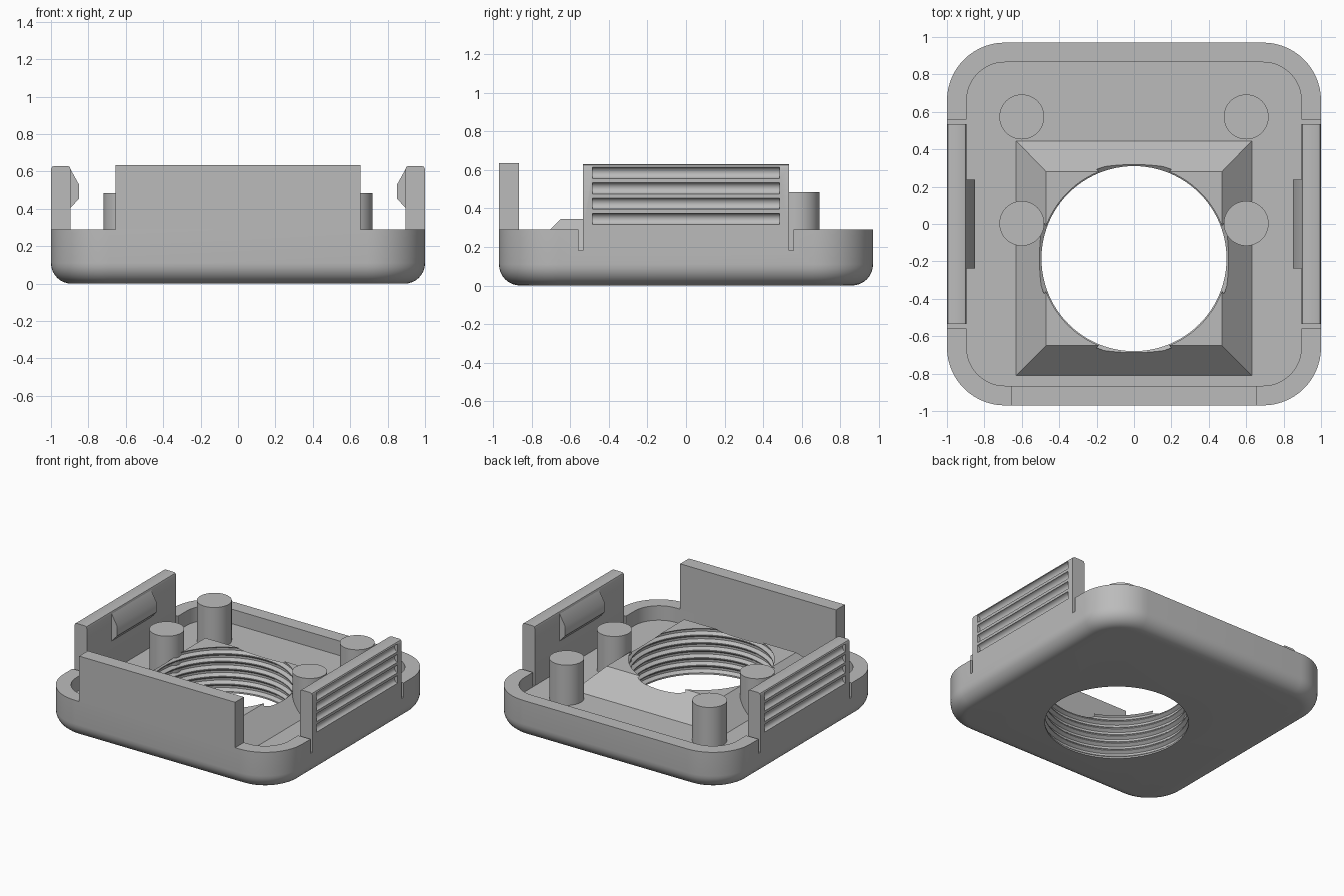
import bpy, bmesh, math

if "Cube" in bpy.data.objects:
    bpy.data.objects.remove(bpy.data.objects["Cube"], do_unlink=True)

grey = bpy.data.materials.new("plain grey")
grey.use_nodes = True
grey.diffuse_color = (0.5, 0.5, 0.5, 1)
grey.node_tree.nodes["Principled BSDF"].inputs["Base Color"].default_value = (0.5, 0.5, 0.5, 1)


def loft(name, rings):
    """Closed solid skinned through rings of equal point count."""
    bm = bmesh.new()
    loops = [[bm.verts.new(p) for p in ring] for ring in rings]
    n = len(loops[0])
    for a, b in zip(loops, loops[1:]):
        for i in range(n):
            j = (i + 1) % n
            bm.faces.new((a[i], a[j], b[j], b[i]))
    bm.faces.new(loops[0][::-1])
    bm.faces.new(loops[-1])
    bmesh.ops.recalc_face_normals(bm, faces=bm.faces)
    mesh = bpy.data.meshes.new(name)
    bm.to_mesh(mesh)
    bm.free()
    mesh.materials.append(grey)
    obj = bpy.data.objects.new(name, mesh)
    bpy.context.collection.objects.link(obj)
    return obj


def rounded(hx, hy, r, z, steps=14):
    pts = []
    for k, (sx, sy) in enumerate(((1, 1), (-1, 1), (-1, -1), (1, -1))):
        for i in range(steps + 1):
            a = math.pi / 2 * (k + i / steps)
            pts.append((sx * (hx - r) + r * math.cos(a), sy * (hy - r) + r * math.sin(a), z))
    return pts


def rect(x0, x1, y0, y1, z):
    return [(x0, y0, z), (x1, y0, z), (x1, y1, z), (x0, y1, z)]


def box(name, x0, x1, y0, y1, z0, z1):
    return loft(name, [rect(x0, x1, y0, y1, z0), rect(x0, x1, y0, y1, z1)])


def circle(x, y, r, z, n=48):
    return [(x + r * math.cos(math.tau * i / n), y + r * math.sin(math.tau * i / n), z) for i in range(n)]


def prism(name, profile, half):
    """Extrude an x-z profile along y."""
    return loft(name, [[(x, y, z) for x, z in profile] for y in (-half, half)])


def combine(obj, other, operation):
    mod = obj.modifiers.new(operation, "BOOLEAN")
    mod.operation = operation
    mod.solver = "EXACT"
    mod.object = other
    bpy.context.view_layer.objects.active = obj
    bpy.ops.object.modifier_apply(modifier=mod.name)
    bpy.data.objects.remove(other, do_unlink=True)


FLOOR, RIM, TOP = 0.18, 0.29, 0.635

# Tray with a rounded lower edge and a raised rim
R = 0.11
rings = []
for i in range(9):
    a = math.pi / 2 * i / 8
    inset = R * (1 - math.sin(a))
    rings.append(rounded(1 - inset, 0.97 - inset, 0.31 - inset, R * (1 - math.cos(a))))
rings += [rounded(1, 0.97, 0.31, RIM), rounded(0.895, 0.865, 0.205, RIM),
          rounded(0.895, 0.865, 0.205, FLOOR)]
tray = loft("tray", rings)

# Sloped collar around the opening
collar = loft("collar", [rect(-0.63, 0.63, -0.81, 0.445, 0.12),
                         rect(-0.63, 0.63, -0.81, 0.445, FLOOR),
                         rect(-0.47, 0.47, -0.65, 0.28, 0.345)])
combine(tray, collar, "UNION")

# Threaded opening
pitch, crest, root = 0.0575, 0.495, 0.517
thread = [(crest, -0.1), (crest, 0.012)]
for k in range(6):
    z = 0.012 + k * pitch
    thread += [(root, z + 0.018), (root, z + 0.034), (crest, z + 0.05), (crest, z + pitch)]
thread += [(root, 0.375), (root, 0.6)]
combine(tray, loft("thread_cutter", [circle(0, -0.185, r, z, 96) for r, z in thread]), "DIFFERENCE")

# Slots that free the side clips
for sx in (-1, 1):
    for sy in (-1, 1):
        xs = sorted((sx * 0.88, sx * 1.1))
        ys = sorted((sy * 0.535, sy * 0.558))
        combine(tray, box("slot_cutter", *xs, *ys, FLOOR + 0.001, 0.5), "DIFFERENCE")

# Front wall
front_wall = box("front_wall", -0.655, 0.655, -0.97, -0.865, RIM, TOP)

parts = [tray, front_wall]

for side, s in (("left", 1), ("right", -1)):
    # Side clip with finger grooves on its outer face
    outline = [(0.895, RIM), (1, RIM), (1, 0.612), (0.994, 0.625), (0.982, 0.63),
               (0.912, 0.63), (0.9, 0.625), (0.895, 0.612)]
    clip = prism(side + "_clip", [(s * x, z) for x, z in outline], 0.535)
    for k in range(4):
        zc = 0.345 + 0.08 * k
        groove = [(s * 1.004 + 0.03 * math.cos(math.tau * i / 20),
                   zc + 0.03 * math.sin(math.tau * i / 20)) for i in range(20)]
        combine(clip, prism("groove_cutter", groove, 0.485), "DIFFERENCE")
    # Snap ridge on the inner face
    ridge = [(0.9, 0.4), (0.85, 0.455), (0.85, 0.53), (0.9, 0.62)]
    snap = prism(side + "_snap_ridge", [(s * x, z) for x, z in ridge], 0.237)
    parts += [clip, snap]
    # Support posts
    for place, y in (("back", 0.573), ("middle", 0.003)):
        post = loft(f"{side}_{place}_post", [circle(s * 0.6, y, 0.12, z) for z in (FLOOR - 0.03, 0.485)])
        parts.append(post)

# Smooth curves, crisp edges
bpy.ops.object.select_all(action="DESELECT")
for p in parts:
    p.select_set(True)
bpy.context.view_layer.objects.active = tray
bpy.ops.object.shade_smooth_by_angle(angle=math.radians(30))
